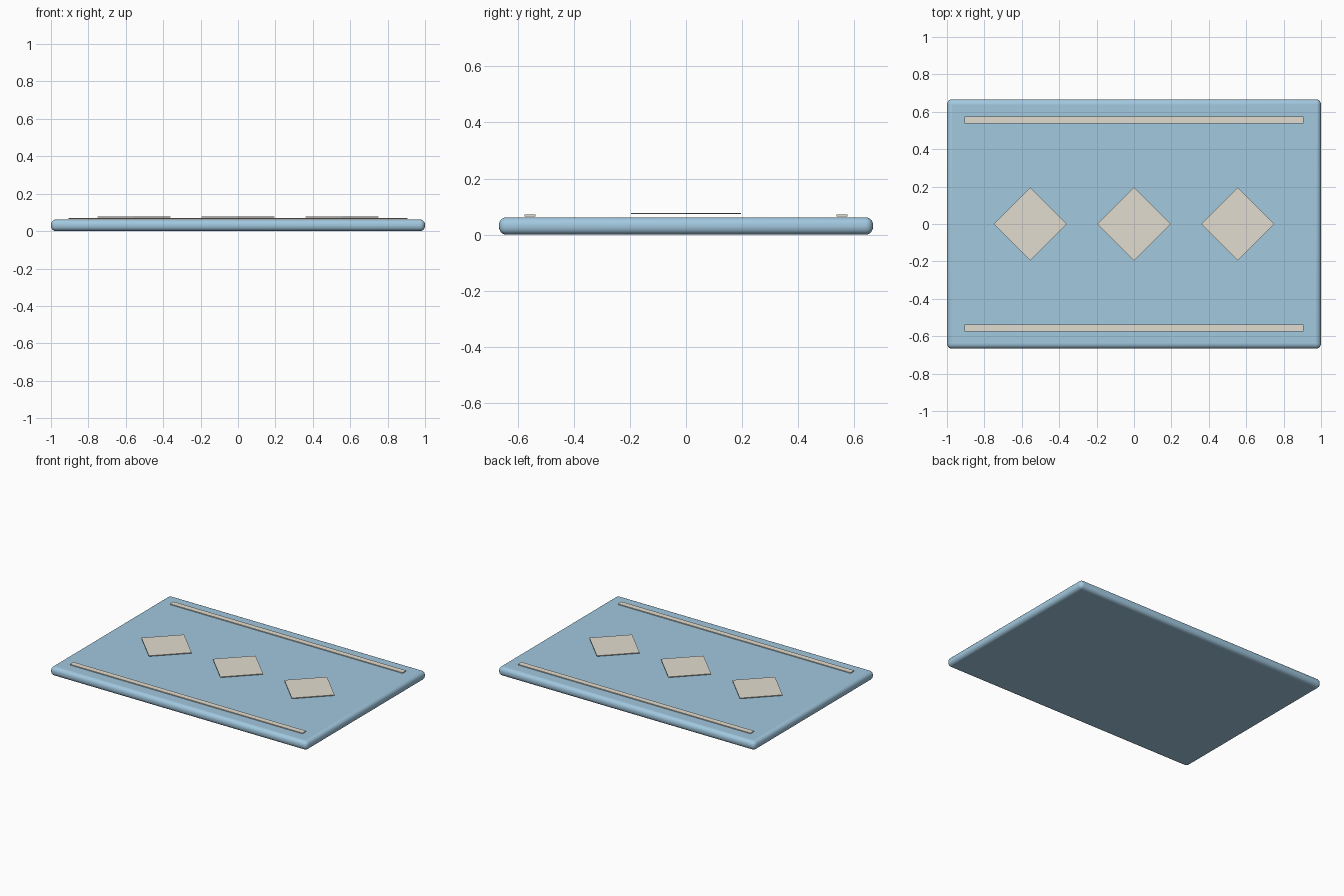
import bpy, math

if "Cube" in bpy.data.objects:
    bpy.data.objects.remove(bpy.data.objects["Cube"])


def material(name, color):
    m = bpy.data.materials.new(name)
    m.diffuse_color = (*color, 1)
    m.use_nodes = True
    m.node_tree.nodes["Principled BSDF"].inputs["Base Color"].default_value = m.diffuse_color
    return m


def slab(name, size, x, y, z_bottom, mat, angle=0.0):
    """Box given by its size, plan position and bottom height."""
    bpy.ops.mesh.primitive_cube_add(size=1, location=(x, y, z_bottom + size[2] / 2))
    ob = bpy.context.object
    ob.name = name
    ob.scale = size
    bpy.ops.object.transform_apply(location=False, rotation=False, scale=True)
    ob.rotation_euler.z = angle
    ob.data.materials.append(mat)
    return ob


def round_edges(ob, width, segments):
    bev = ob.modifiers.new("rounding", "BEVEL")
    bev.width = width
    bev.segments = segments
    bpy.ops.object.shade_smooth_by_angle(angle=math.radians(35))


blue = material("rug_blue", (0.36, 0.58, 0.74))
cream = material("pattern_cream", (0.76, 0.72, 0.62))

# Rug body with soft rounded rim
rug = slab("rug_body", (2.0, 1.333, 0.062), 0, 0, 0, blue)
round_edges(rug, 0.027, 5)

# Border stripes along the two long sides
for name, y in (("front_stripe", -0.556), ("back_stripe", 0.556)):
    slab(name, (1.81, 0.04, 0.006), 0, y, 0.065, cream)

# Row of three diamonds, thin squares turned 45 degrees
for name, x in (("left_diamond", -0.556), ("middle_diamond", 0), ("right_diamond", 0.556)):
    slab(name, (0.276, 0.276, 0.005), x, 0, 0.073, cream, math.pi / 4)
